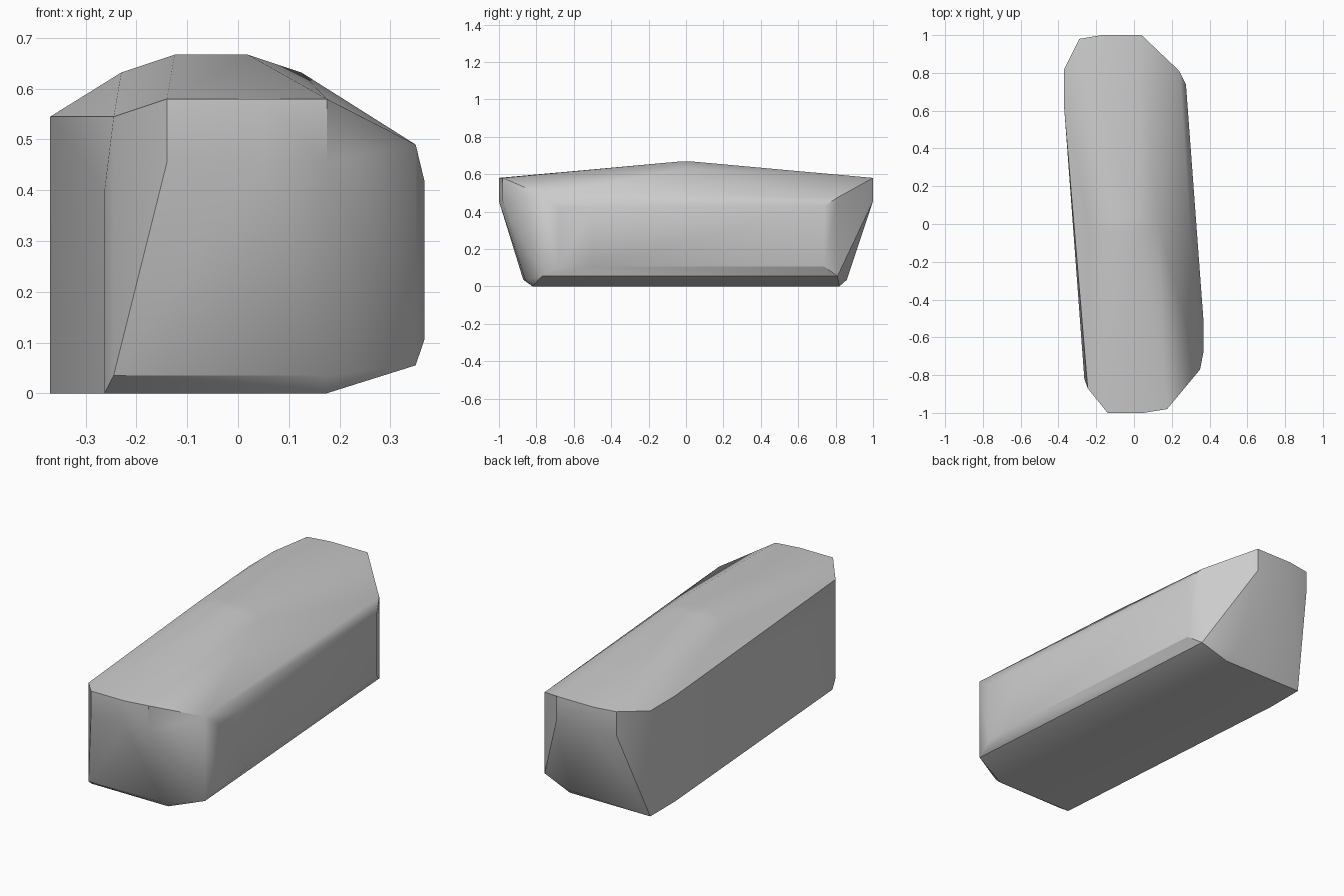
import bpy
import bmesh
from math import radians

cube = bpy.data.objects.get("Cube")
if cube:
    bpy.data.objects.remove(cube, do_unlink=True)

# Plain grey stone
grey = bpy.data.materials.new("light_grey")
grey.use_nodes = True
colour = (0.6, 0.6, 0.6, 1.0)
grey.diffuse_color = colour
grey.node_tree.nodes["Principled BSDF"].inputs["Base Color"].default_value = colour

# Vertical corner edges of the block: plan position, then the heights used
corners = [
    # front end
    ((-0.14, -1.0), (0.455, 0.58)),
    ((0.05, -1.0), (0.455, 0.58)),
    ((0.175, -0.98), (0.455, 0.58)),
    ((-0.245, -0.87), (0.035, 0.545)),
    ((-0.263, -0.82), (0.0, 0.4)),
    ((0.17, -0.86), (0.035,)),
    ((0.175, -0.82), (0.0,)),
    # bevelled long side
    ((0.35, -0.77), (0.055, 0.49)),
    ((0.367, -0.68), (0.105, 0.42)),
    ((0.367, -0.5), (0.105, 0.42)),
    ((0.275, 0.74), (0.105, 0.43)),
    ((0.24, 0.81), (0.055, 0.475)),
    # back end
    ((0.04, 1.0), (0.455, 0.58)),
    ((-0.17, 1.0), (0.455, 0.58)),
    ((-0.29, 0.98), (0.455, 0.58)),
    ((0.06, 0.86), (0.035,)),
    ((0.09, 0.82), (0.0,)),
    # flat long side
    ((-0.37, 0.82), (0.0, 0.545)),
    ((-0.37, 0.62), (0.0, 0.545)),
    # roof crown
    ((-0.23, 0.0), (0.632,)),
    ((-0.125, -0.04), (0.667,)),
    ((-0.125, 0.04), (0.667,)),
    ((0.02, -0.04), (0.667,)),
    ((0.02, 0.04), (0.667,)),
    ((0.125, 0.0), (0.632,)),
]

# Faceted stone block wrapped tightly round the corners
bm = bmesh.new()
for (x, y), heights in corners:
    for z in heights:
        bm.verts.new((x, y, z))
hull = bmesh.ops.convex_hull(bm, input=bm.verts)
loose = {g for g in hull["geom_interior"] + hull["geom_unused"]
         if isinstance(g, bmesh.types.BMVert)}
bmesh.ops.delete(bm, geom=list(loose), context="VERTS")
bmesh.ops.dissolve_limit(bm, angle_limit=radians(1),
                         verts=bm.verts, edges=bm.edges)
bmesh.ops.recalc_face_normals(bm, faces=bm.faces)

mesh = bpy.data.meshes.new("stone_block")
bm.to_mesh(mesh)
bm.free()
mesh.materials.append(grey)
block = bpy.data.objects.new("stone_block", mesh)
bpy.context.collection.objects.link(block)

# Soft facets with crisp main edges
bpy.ops.object.select_all(action="DESELECT")
block.select_set(True)
bpy.context.view_layer.objects.active = block
bpy.ops.object.shade_smooth_by_angle(angle=radians(30))
